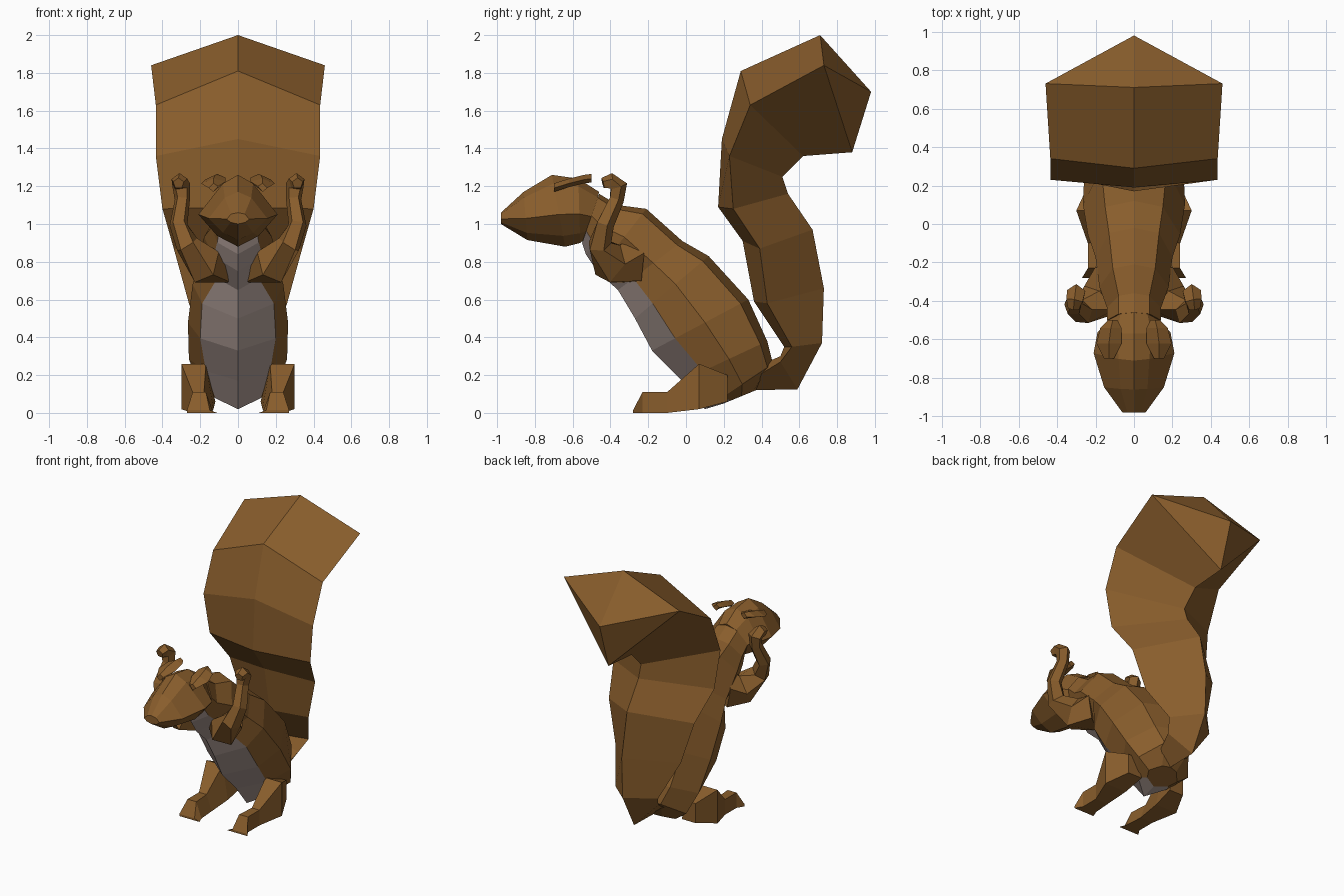
import bpy, bmesh
from mathutils import Vector


def material(name, rgb):
    m = bpy.data.materials.new(name)
    m.diffuse_color = (*rgb, 1)
    return m


BROWN = material("brown_fur", (0.25, 0.11, 0.025))
PALE = material("pale_fur", (0.42, 0.33, 0.30))


def loft(name, rings, tip=None, mirror=False, pale=()):
    """Skin rings of points; pale lists the side strips that get the pale colour."""
    bm = bmesh.new()
    rows = [[bm.verts.new(p) for p in r] for r in rings]
    n = len(rows[0])
    for r, s in zip(rows, rows[1:]):
        for i in range(n):
            j = (i + 1) % n
            f = bm.faces.new((r[i], r[j], s[j], s[i]))
            f.material_index = 1 if i in pale else 0
    bm.faces.new(rows[0])
    if tip:
        t = bm.verts.new(tip)
        for i in range(n):
            bm.faces.new((rows[-1][i], rows[-1][(i + 1) % n], t))
    else:
        bm.faces.new(rows[-1])
    bmesh.ops.recalc_face_normals(bm, faces=bm.faces)
    me = bpy.data.meshes.new(name)
    bm.to_mesh(me)
    bm.free()
    ob = bpy.data.objects.new(name, me)
    bpy.context.collection.objects.link(ob)
    me.materials.append(BROWN)
    me.materials.append(PALE)
    if mirror:
        ob.modifiers.new("mirror", 'MIRROR')
    return ob


def ring8(top, bottom, a, w, b, ta=0.08, tw=0.45, tb=0.76):
    """Symmetric eight-sided section between two centreline (y, z) points."""
    t, u = Vector((0, *top)), Vector((0, *bottom))
    side = [t.lerp(u, k) + Vector((x, 0, 0)) for x, k in ((a, ta), (w, tw), (b, tb))]
    flip = [Vector((-p.x, p.y, p.z)) for p in reversed(side)]
    return [t] + side + [u] + flip


def tube(path):
    """Five-sided limb sections along (x, y, z, radius) points."""
    from math import cos, sin, tau
    pts = [Vector(p[:3]) for p in path]
    out = []
    for i, p in enumerate(pts):
        d = (pts[min(i + 1, len(pts) - 1)] - pts[max(i - 1, 0)]).normalized()
        u = d.cross(Vector((1, 0, 0))).normalized()
        v = d.cross(u)
        r = path[i][3]
        out.append([p + (u * cos(k * tau / 5) + v * sin(k * tau / 5)) * r for k in range(5)])
    return out


# Torso with pale belly strips
torso = [
    ((-0.46, 1.16), (-0.55, 0.90), 0.08, 0.14, 0.10),
    ((-0.36, 1.10), (-0.53, 0.84), 0.08, 0.14, 0.11),
    ((-0.21, 1.08), (-0.47, 0.75), 0.11, 0.18, 0.13),
    ((-0.02, 0.91), (-0.36, 0.65), 0.13, 0.20, 0.11),
    ((0.12, 0.83), (-0.27, 0.50), 0.15, 0.24, 0.19),
    ((0.33, 0.60), (-0.18, 0.33), 0.17, 0.265, 0.20),
    ((0.43, 0.38), (-0.02, 0.17), 0.15, 0.26, 0.17),
    ((0.46, 0.26), (0.10, 0.02), 0.10, 0.21, 0.12),
    ((0.37, 0.12), (0.20, 0.05), 0.06, 0.12, 0.09),
]
loft("torso", [ring8(*s) for s in torso], pale=(3, 4))

# Head and muzzle
head = [
    ((-0.98, 1.06), (-0.98, 1.00), 0.035, 0.06, 0.04),
    ((-0.86, 1.17), (-0.84, 0.915), 0.07, 0.155, 0.08),
    ((-0.71, 1.26), (-0.64, 0.88), 0.08, 0.21, 0.11),
    ((-0.57, 1.24), (-0.56, 0.90), 0.09, 0.19, 0.11),
    ((-0.46, 1.17), (-0.52, 0.93), 0.07, 0.13, 0.09),
]
loft("head", [ring8(*s, ta=0.12, tw=0.55, tb=0.85) for s in head])

# Ears lying back along the head
ear = [(-0.70, 0.13, 0.025, 1.19), (-0.62, 0.13, 0.065, 1.215),
       (-0.54, 0.12, 0.055, 1.235), (-0.50, 0.11, 0.025, 1.24)]
loft("ear", [[(x - w, y, z + 0.01), (x, y, z + 0.025), (x + w, y, z), (x, y, z - 0.02)]
             for y, x, w, z in ear], mirror=True)

# Broad tail: front ridge, side edge (y, z, half width), back ridge
tail = [
    ((0.36, 0.24), (0.37, 0.19, 0.10), (0.35, 0.12)),
    ((0.50, 0.30), (0.50, 0.27, 0.13), (0.59, 0.125)),
    ((0.52, 0.35), (0.56, 0.35, 0.17), (0.72, 0.37)),
    ((0.36, 0.59), (0.43, 0.58, 0.26), (0.73, 0.66)),
    ((0.30, 0.91), (0.39, 0.87, 0.34), (0.67, 0.97)),
    ((0.17, 1.09), (0.25, 1.08, 0.40), (0.54, 1.16)),
    ((0.19, 1.45), (0.23, 1.36, 0.435), (0.51, 1.25)),
    ((0.29, 1.81), (0.34, 1.63, 0.435), (0.62, 1.36)),
    ((0.71, 2.00), (0.73, 1.84, 0.46), (0.88, 1.38)),
]
loft("tail", [[(0, *f), (w, y, z), (0, *b), (-w, y, z)] for f, (y, z, w), b in tail],
     tip=(0, 0.98, 1.70))

# Raised arms and paws
loft("arm", tube([
    (0.10, -0.29, 0.80, 0.13), (0.18, -0.40, 0.79, 0.11), (0.27, -0.46, 0.89, 0.065),
    (0.315, -0.43, 1.00, 0.05), (0.295, -0.37, 1.13, 0.042), (0.30, -0.36, 1.20, 0.05),
    (0.31, -0.40, 1.225, 0.045), (0.315, -0.44, 1.215, 0.03)]), mirror=True)

# Hind feet rising into the haunches: y, x range, z range
foot = [(-0.28, 0.11, 0.27, 0.0, 0.015), (-0.23, 0.13, 0.24, 0.0, 0.11),
        (-0.10, 0.14, 0.24, 0.0, 0.11), (0.07, 0.13, 0.30, 0.02, 0.26),
        (0.22, 0.12, 0.23, 0.06, 0.20)]
loft("hind_foot", [[(x0, y, z0), (x1, y, z0), (x1, y, z1), (x0 + 0.04, y, z1)]
                   for y, x0, x1, z0, z1 in foot], mirror=True)
